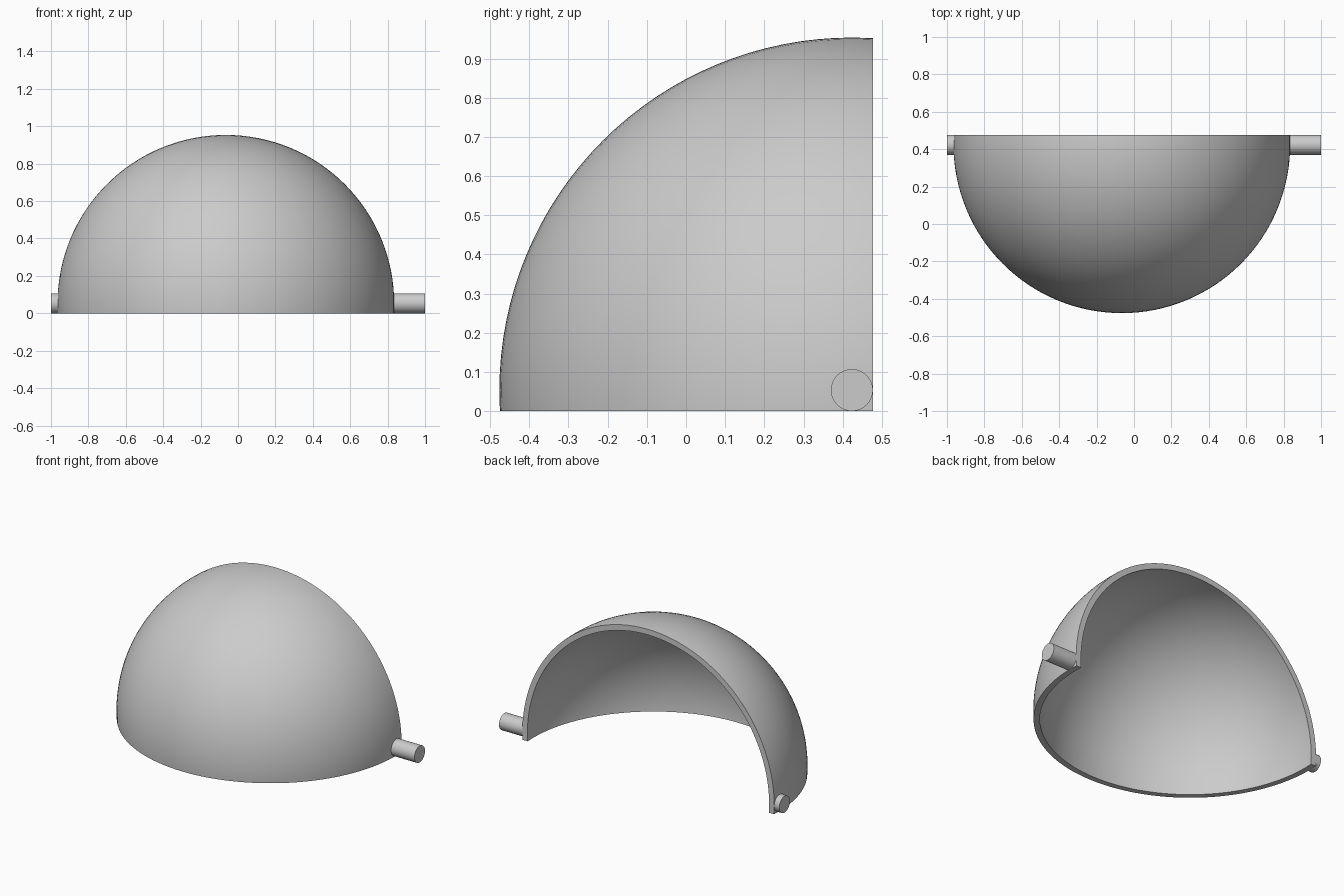
import bpy
import bmesh
import math
from mathutils import Matrix, Vector

if "Cube" in bpy.data.objects:
    bpy.data.objects.remove(bpy.data.objects["Cube"])

RADIUS = 0.9
WALL = 0.036
PIN_R = 0.0535
CENTRE = Vector((-0.065, 0.477 - PIN_R, PIN_R))

grey = bpy.data.materials.new("light grey")
grey.use_nodes = True
colour = (0.6, 0.6, 0.6, 1)
grey.diffuse_color = colour
grey.node_tree.nodes["Principled BSDF"].inputs["Base Color"].default_value = colour


def add_object(name, bm):
    mesh = bpy.data.meshes.new(name)
    bmesh.ops.recalc_face_normals(bm, faces=bm.faces)
    bm.to_mesh(mesh)
    bm.free()
    mesh.materials.append(grey)
    obj = bpy.data.objects.new(name, mesh)
    bpy.context.collection.objects.link(obj)
    bpy.ops.object.select_all(action="DESELECT")
    obj.select_set(True)
    bpy.context.view_layer.objects.active = obj
    bpy.ops.object.shade_smooth_by_angle(angle=math.radians(30))
    return obj


def cut_and_cap(bm, point, normal):
    """Remove everything beyond the plane and close the wall with a flat rim."""
    bmesh.ops.bisect_plane(bm, geom=bm.verts[:] + bm.edges[:] + bm.faces[:],
                           plane_co=point, plane_no=normal, clear_outer=True)
    rim = [e for e in bm.edges if e.is_boundary]
    bmesh.ops.triangle_fill(bm, edges=rim, use_beauty=True, normal=normal)


# Hollow quarter dome, poles on the hinge axis
bm = bmesh.new()
to_hinge = Matrix.Translation(CENTRE) @ Matrix.Rotation(math.pi / 2, 4, "Y")
for r in (RADIUS, RADIUS - WALL):
    bmesh.ops.create_uvsphere(bm, u_segments=128, v_segments=64, radius=r, matrix=to_hinge)
cut_and_cap(bm, Vector((0, 0, 0)), Vector((0, 0, -1)))
cut_and_cap(bm, Vector((0, 0.477, 0)), Vector((0, 1, 0)))
add_object("dome_shell", bm)

# Hinge pins, rooted in the wall
for name, side in (("left_hinge_pin", 1), ("right_hinge_pin", -1)):
    inner = CENTRE.x + side * (RADIUS - WALL * 0.7)
    bm = bmesh.new()
    place = (Matrix.Translation(((inner + side) / 2, CENTRE.y, CENTRE.z))
             @ Matrix.Rotation(math.pi / 2, 4, "Y"))
    bmesh.ops.create_cone(bm, cap_ends=True, segments=64, radius1=PIN_R, radius2=PIN_R,
                          depth=abs(side - inner), matrix=place)
    add_object(name, bm)
